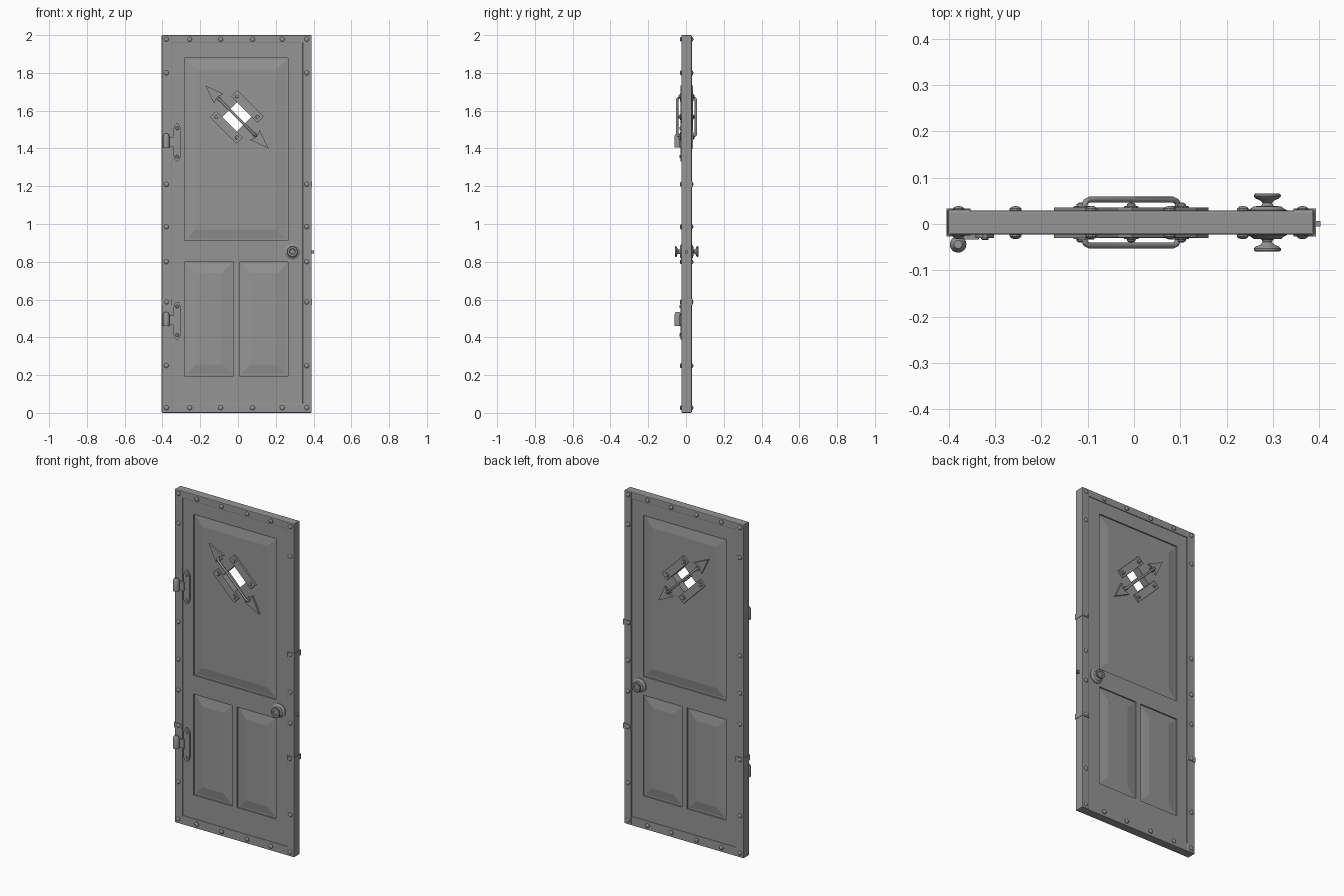
import bpy, bmesh, math
from mathutils import Vector

if "Cube" in bpy.data.objects:
    bpy.data.objects.remove(bpy.data.objects["Cube"])

C = 0.003                      # mid-plane of the door in y
R2 = math.sqrt(0.5)
WX, WZ = -0.006, 1.567         # window centre
METAL = bpy.data.materials.new("dark_grey")
METAL.diffuse_color = (0.30, 0.30, 0.30, 1)
METAL.use_nodes = True
METAL.node_tree.nodes["Principled BSDF"].inputs["Base Color"].default_value = METAL.diffuse_color


def finish(name, bm, smooth=False, bevel=0):
    bmesh.ops.recalc_face_normals(bm, faces=bm.faces)
    me = bpy.data.meshes.new(name)
    bm.to_mesh(me)
    bm.free()
    me.materials.append(METAL)
    ob = bpy.data.objects.new(name, me)
    bpy.context.collection.objects.link(ob)
    bpy.ops.object.select_all(action='DESELECT')
    ob.select_set(True)
    bpy.context.view_layer.objects.active = ob
    if bevel:
        m = ob.modifiers.new("bevel", 'BEVEL')
        m.width, m.segments = bevel, 2
    if smooth:
        bpy.ops.object.shade_smooth_by_angle(angle=math.radians(35))
    return ob


def loft(bm, rings):
    vs = [[bm.verts.new(p) for p in r] for r in rings]
    n = len(vs[0])
    for a, b in zip(vs, vs[1:]):
        for i in range(n):
            bm.faces.new((a[i], a[(i + 1) % n], b[(i + 1) % n], b[i]))
    bm.faces.new(vs[0])
    bm.faces.new(vs[-1])


def prism(bm, pts, y0, y1):
    loft(bm, [[(x, y, z) for x, z in pts] for y in (y0, y1)])


def rect(x0, x1, z0, z1):
    return [(x0, z0), (x1, z0), (x1, z1), (x0, z1)]


def box(bm, x0, x1, z0, z1, h):
    prism(bm, rect(x0, x1, z0, z1), C - h, C + h)


def lathe(bm, prof, org, axis, n=16):
    axis = Vector(axis)
    u = axis.orthogonal().normalized()
    v = axis.cross(u)
    loft(bm, [[Vector(org) + axis * h + (u * math.cos(a) + v * math.sin(a)) * r
               for a in (2 * math.pi * i / n for i in range(n))] for r, h in prof])


def diag(t, n):                # window axes: t runs along the arrow, n across it
    return WX + (t + n) * R2, WZ + (n - t) * R2


# stiles and rails
bm = bmesh.new()
for b in [(-0.39, -0.282, 0.02, 1.98), (0.266, 0.375, 0.02, 1.98),
          (-0.282, 0.266, 1.878, 1.98), (-0.282, 0.266, 0.80, 0.912),
          (-0.282, 0.266, 0.02, 0.196), (-0.024, 0.008, 0.196, 0.80)]:
    box(bm, *b, 0.022)
finish("stiles_and_rails", bm)

# raised panels, bevelled on both faces
for name, (x0, x1, z0, z1) in {"upper_panel": (-0.282, 0.266, 0.912, 1.878),
                               "lower_left_panel": (-0.282, -0.024, 0.196, 0.80),
                               "lower_right_panel": (0.008, 0.266, 0.196, 0.80)}.items():
    bm = bmesh.new()
    loft(bm, [[(x, C + y, z) for x, z in rect(x0 + i, x1 - i, z0 + i, z1 - i)]
              for i, y in [(0.06, -0.022), (0.01, -0.014), (0, -0.014),
                           (0, 0.014), (0.01, 0.014), (0.06, 0.022)]])
    panel = finish(name, bm)
    if name == "upper_panel":  # diamond window opening
        bm = bmesh.new()
        w = 0.055
        prism(bm, [diag(-w, -w), diag(w, -w), diag(w, w), diag(-w, w)], -0.1, 0.1)
        cutter = finish("window_cutter", bm)
        cutter.hide_render = True
        m = panel.modifiers.new("window", 'BOOLEAN')
        m.object, m.operation, m.solver = cutter, 'DIFFERENCE', 'EXACT'
        bpy.context.view_layer.objects.active = panel
        bpy.ops.object.modifier_apply(modifier="window")
        bpy.data.objects.remove(cutter)

# metal edging
bm = bmesh.new()
box(bm, -0.404, -0.351, 0.001, 1.998, 0.028)
box(bm, 0.342, 0.390, 0.001, 1.998, 0.028)
box(bm, -0.402, 0.388, 1.957, 2.0, 0.026)
box(bm, -0.402, 0.388, 0, 0.053, 0.026)
finish("metal_edging", bm, bevel=0.004)

# joint clips wrapped round the edging
bm = bmesh.new()
for x0, x1, z in ((0.345, 0.393, 0.587), (0.345, 0.393, 1.21), (-0.4055, -0.353, 0.587)):
    box(bm, x0, x1, z - 0.016, z + 0.016, 0.0305)
finish("edging_clips", bm)

# rivets on both faces
spots = [(x, z) for x in (-0.379, 0.364)
         for z in (0.027, 0.25, 0.587, 0.80, 0.985, 1.21, 1.80, 1.978)]
spots += [(x, z) for z in (0.027, 1.978) for x in (-0.256, -0.092, 0.077, 0.235)]
bm = bmesh.new()
for s in (-1, 1):
    for x, z in spots:
        lathe(bm, [(0.013, 0), (0.013, 0.004), (0.009, 0.008), (0.003, 0.0095)],
              (x, C + s * 0.026, z), (0, s, 0), 10)
finish("edging_rivets", bm, True)

for s, side in ((-1, "front"), (1, "back")):
    # plates beside the window
    bm = bmesh.new()
    for n in (-1, 1):
        a, b = n * 0.055, n * 0.102
        prism(bm, [diag(-0.1, a), diag(0.1, a), diag(0.1, b), diag(-0.1, b)],
              C + s * 0.02, C + s * 0.033)
    finish(side + "_window_plates", bm, bevel=0.002)
    # plate bolts
    bm = bmesh.new()
    for t in (-0.077, 0.077):
        for n in (-0.077, 0.077):
            x, z = diag(t, n)
            lathe(bm, [(0.016, 0), (0.016, 0.003), (0.010, 0.004), (0.009, 0.008),
                       (0.004, 0.011)], (x, C + s * 0.032, z), (0, s, 0), 10)
    finish(side + "_window_bolts", bm, True)
    # arrowhead plates
    bm = bmesh.new()
    for d in (-1, 1):
        prism(bm, [diag(d * 0.236, 0), diag(d * 0.135, 0.036), diag(d * 0.148, 0),
                   diag(d * 0.135, -0.036)], C + s * 0.02, C + s * 0.033)
        prism(bm, [diag(d * 0.150, -0.011), diag(d * 0.150, 0.011), diag(d * 0.125, 0.011),
                   diag(d * 0.125, -0.011)], C + s * 0.02, C + s * 0.036)
    finish(side + "_arrowheads", bm)
    # bent rod across the window
    cu = bpy.data.curves.new(side + "_window_bar", 'CURVE')
    cu.dimensions, cu.bevel_depth, cu.bevel_resolution = '3D', 0.0065, 2
    cu.use_fill_caps = True
    cu.materials.append(METAL)
    half = [(0.142, 0.018), (0.142, 0.040), (0.138, 0.046), (0.128, 0.0495)]
    path = [(-t, y) for t, y in half] + half[::-1]
    sp = cu.splines.new('POLY')
    sp.points.add(len(path) - 1)
    for p, (t, y) in zip(sp.points, path):
        x, z = diag(t, 0)
        p.co = (x, C + s * y, z, 1)
    bpy.context.collection.objects.link(bpy.data.objects.new(side + "_window_bar", cu))
    # door knob with rosette
    bm = bmesh.new()
    lathe(bm, [(0.042, 0.02), (0.042, 0.027), (0.036, 0.030), (0.030, 0.035), (0.013, 0.036),
               (0.010, 0.042), (0.014, 0.047), (0.025, 0.052), (0.029, 0.056), (0.029, 0.060),
               (0.026, 0.0625), (0.016, 0.0625), (0.013, 0.058)],
          (0.288, C, 0.854), (0, s, 0), 24)
    finish(side + "_knob", bm, True)

# latch bolt
bm = bmesh.new()
prism(bm, rect(0.37, 0.403, 0.845, 0.861), C - 0.008, C + 0.004)
finish("latch_bolt", bm)

# hinges on the front
for name, z in (("upper", 1.432), ("lower", 0.488)):
    bm = bmesh.new()
    lathe(bm, [(0.018, -0.027), (0.018, 0.030), (0.014, 0.040), (0.009, 0.047)],
          (-0.380, -0.044, z), (0, 0, 1), 16)
    finish(name + "_hinge_barrel", bm, True)
    bm = bmesh.new()
    half = [(-0.342, -0.07), (-0.336, -0.088), (-0.326, -0.1),
            (-0.318, -0.1), (-0.308, -0.088), (-0.302, -0.07)]
    pts = half + [(x, -dz) for x, dz in half[::-1]]
    prism(bm, [(x, z + dz) for x, dz in pts], -0.030, -0.015)
    prism(bm, rect(-0.385, -0.335, z - 0.024, z + 0.028), -0.034, -0.018)
    for dz in (-0.075, 0.075):
        lathe(bm, [(0.009, 0), (0.007, 0.004), (0.002, 0.005)],
              (-0.322, -0.030, z + dz), (0, -1, 0), 10)
    finish(name + "_hinge_plate", bm, True)
